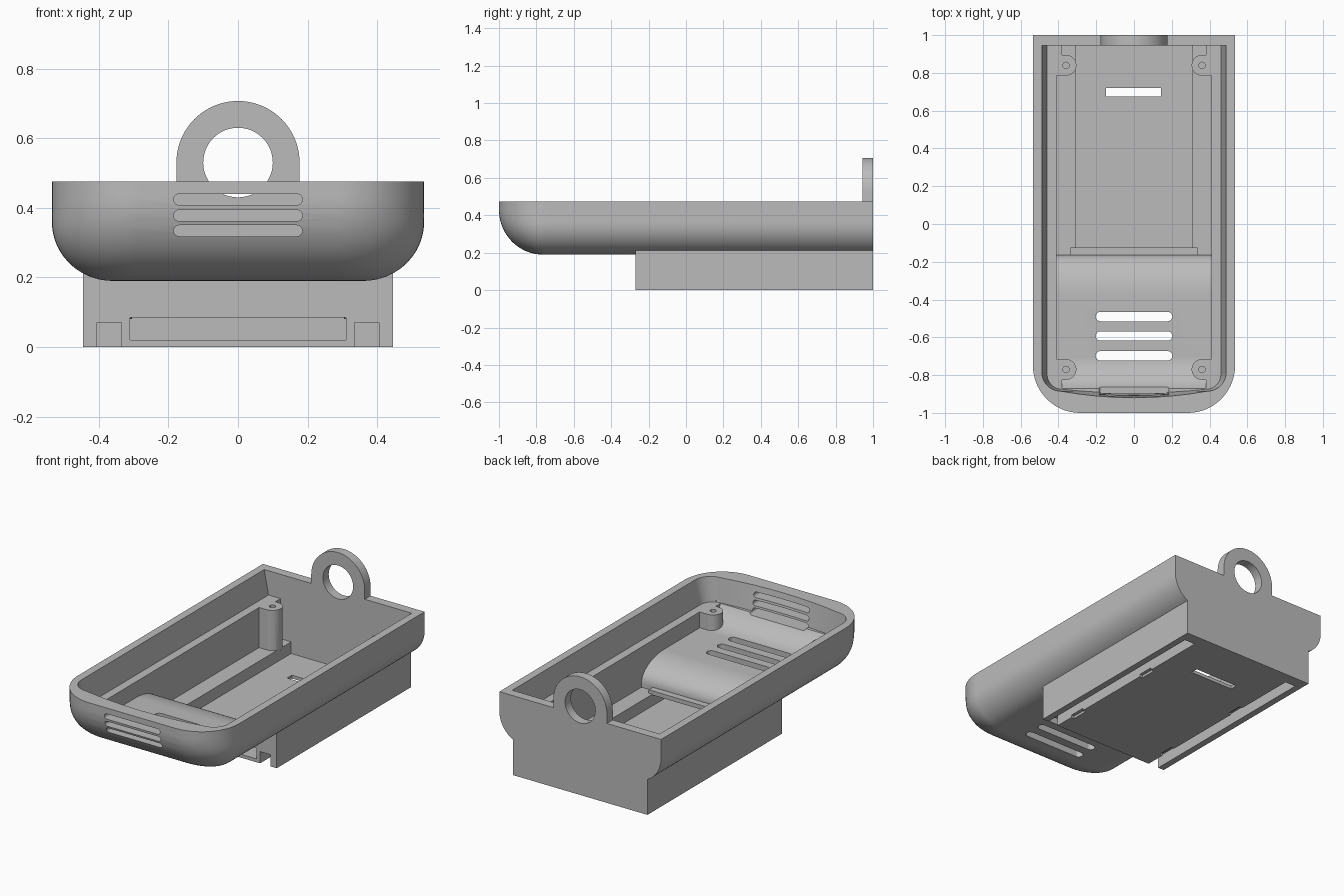
import bpy, bmesh
from math import cos, sin, radians, sqrt

if "Cube" in bpy.data.objects:
    bpy.data.objects.remove(bpy.data.objects["Cube"])

grey = bpy.data.materials.new("plain_grey")
grey.use_nodes = True
grey.diffuse_color = (0.5, 0.5, 0.5, 1)
grey.node_tree.nodes["Principled BSDF"].inputs["Base Color"].default_value = (0.5, 0.5, 0.5, 1)


def loft(name, rings):
    """Closed solid through rings of equal point count."""
    bm = bmesh.new()
    loops = [[bm.verts.new(p) for p in ring] for ring in rings]
    n = len(loops[0])
    for a, b in zip(loops, loops[1:]):
        for i in range(n):
            j = (i + 1) % n
            bm.faces.new((a[i], a[j], b[j], b[i]))
    bm.faces.new(loops[0])
    bm.faces.new(loops[-1])
    bmesh.ops.recalc_face_normals(bm, faces=bm.faces)
    mesh = bpy.data.meshes.new(name)
    bm.to_mesh(mesh)
    bm.free()
    mesh.materials.append(grey)
    ob = bpy.data.objects.new(name, mesh)
    bpy.context.collection.objects.link(ob)
    return ob


def prism(name, pts, axis, a, b):
    """Extrude a 2D profile along an axis from a to b."""
    place = {"x": lambda p, t: (t, p[0], p[1]),
             "y": lambda p, t: (p[0], t, p[1]),
             "z": lambda p, t: (p[0], p[1], t)}[axis]
    return loft(name, [[place(p, t) for p in pts] for t in (a, b)])


def box(name, x0, x1, y0, y1, z0, z1):
    return prism(name, [(x0, y0), (x1, y0), (x1, y1), (x0, y1)], "z", z0, z1)


def arc(cx, cy, rx, ry, a0, a1, n):
    return [(cx + rx * cos(radians(a0 + (a1 - a0) * i / n)),
             cy + ry * sin(radians(a0 + (a1 - a0) * i / n))) for i in range(n + 1)]


def circle(cx, cy, r, n=32):
    return arc(cx, cy, r, r, 0, 360, n)[:-1]


def stadium(cy, half, r):
    return arc(half - r, cy, r, r, -90, 90, 10) + arc(r - half, cy, r, r, 90, 270, 10)


def outline(hx, yf, yb, rx, ry, z, bow=0):
    """Plan outline with square back and rounded front corners."""
    pts = [(hx, yb), (-hx, yb)] + arc(rx - hx, yf + ry, rx, ry, 180, 270, 14)
    if bow:
        pts += [((hx - rx) * u / 4, yf - bow * (1 - u * u / 16)) for u in range(-3, 4)]
    pts += arc(hx - rx, yf + ry, rx, ry, 270, 360, 14)
    return [(x, y, z) for x, y in pts]


def combine(target, tool, operation):
    mod = target.modifiers.new("combine", "BOOLEAN")
    mod.operation = operation
    mod.solver = "EXACT"
    mod.object = tool
    bpy.context.view_layer.objects.active = target
    bpy.ops.object.modifier_apply(modifier=mod.name)
    bpy.data.objects.remove(tool)


def inset(z, start, size):
    """Inward offset of the rounded lower edge at height z."""
    t = min(1, max(0, (start - z) / (start - 0.19)))
    return size * (1 - sqrt(max(0, 1 - t * t)))


# Outer tray with rounded sides and nose
rings = [outline(0.535, -1, 1, 0.25, 0.25, 0.475)]
for i in range(19):
    z = 0.43 - 0.24 * sin(radians(5 * i))
    dx, dy = inset(z, 0.36, 0.175), inset(z, 0.43, 0.235)
    rings.append(outline(0.535 - dx, -1 + dy, 1, 0.25 - dx, 0.25 - dy, z))
case = loft("case_shell", rings)


def add(tool):
    combine(case, tool, "UNION")


def cut(tool):
    combine(case, tool, "DIFFERENCE")


# Lower block and hanging ring
add(box("lower_block", -0.445, 0.445, -0.27, 1, 0, 0.25))
add(prism("hanging_ring", arc(0, 0.53, 0.177, 0.177, 0, 180, 40)
          + [(-0.177, 0.4), (0.177, 0.4)], "y", 0.945, 1))

# Upper cavity, wider at the rim
cut(loft("upper_cavity", [outline(0.46, -0.875, 0.945, 0.08, 0.08, 0.33, 0.02),
                          outline(0.488, -0.885, 0.945, 0.1, 0.1, 0.475, 0.035),
                          outline(0.488, -0.885, 0.945, 0.1, 0.1, 0.49, 0.035)]))

# Lower cavity: curved nose, front floor and rounded drop to the side ledges
profile = arc(-0.7, 0.435, 0.2, 0.2, 208, 270, 14)
profile += arc(-0.38, 0.115, 0.215, 0.12, 90, 0, 14)
profile += [(-0.165, 0.09), (0.945, 0.09), (0.945, 0.34)]
cut(prism("lower_cavity", profile, "x", -0.41, 0.41))

# Deep compartment opening through the front of the block
cut(prism("compartment", [(-0.3, 0.02), (0.945, 0.02), (0.945, 0.12), (-0.165, 0.12),
                          (-0.165, 0.085), (-0.3, 0.085)], "x", -0.31, 0.31))
add(box("lintel_bar", -0.335, 0.335, -0.18, -0.125, 0.085, 0.11))

# Screw bosses with webs to the walls, and channels beneath
for s in (-1, 1):
    for y, end, low, web_low in ((0.84, 0.96, 0.08, 0.08), (-0.77, -0.885, 0.225, 0.27)):
        add(box("boss_web", s * 0.36, s * 0.43, y - 0.055, y + 0.055, low, 0.33))
        add(box("corner_web", s * 0.38, s * 0.43, y, end, web_low, 0.33))
        add(prism("boss", circle(s * 0.36, y, 0.055), "z", low, 0.33))
        cut(prism("screw_hole", circle(s * 0.36, y, 0.017, 16), "z", 0.26, 0.4))
    cut(box("channel", s * 0.335, s * 0.405, -0.3, 0.93, -0.05, 0.07))
    for y in (-0.15, 0.45):
        cut(box("clip_notch", s * 0.315, s * 0.35, y, y + 0.1, -0.05, 0.015))

# Vents in the nose and floor, ring hole and strap slot
for z in (0.334, 0.378, 0.424):
    cut(prism("nose_vent", stadium(z, 0.185, 0.016), "y", -1.1, -0.8))
for y in (-0.49, -0.593, -0.698):
    cut(prism("floor_vent", stadium(y, 0.203, 0.025), "z", 0.1, 0.3))
cut(prism("ring_hole", circle(0, 0.53, 0.1, 48), "y", 0.9, 1.1))
cut(box("strap_slot", -0.148, 0.143, 0.675, 0.72, -0.1, 0.06))

# Smooth curves with crisp edges
bpy.ops.object.select_all(action="DESELECT")
case.select_set(True)
bpy.context.view_layer.objects.active = case
bpy.ops.object.shade_smooth_by_angle(angle=radians(30))
weighted = case.modifiers.new("weighted_normals", "WEIGHTED_NORMAL")
weighted.keep_sharp = True
